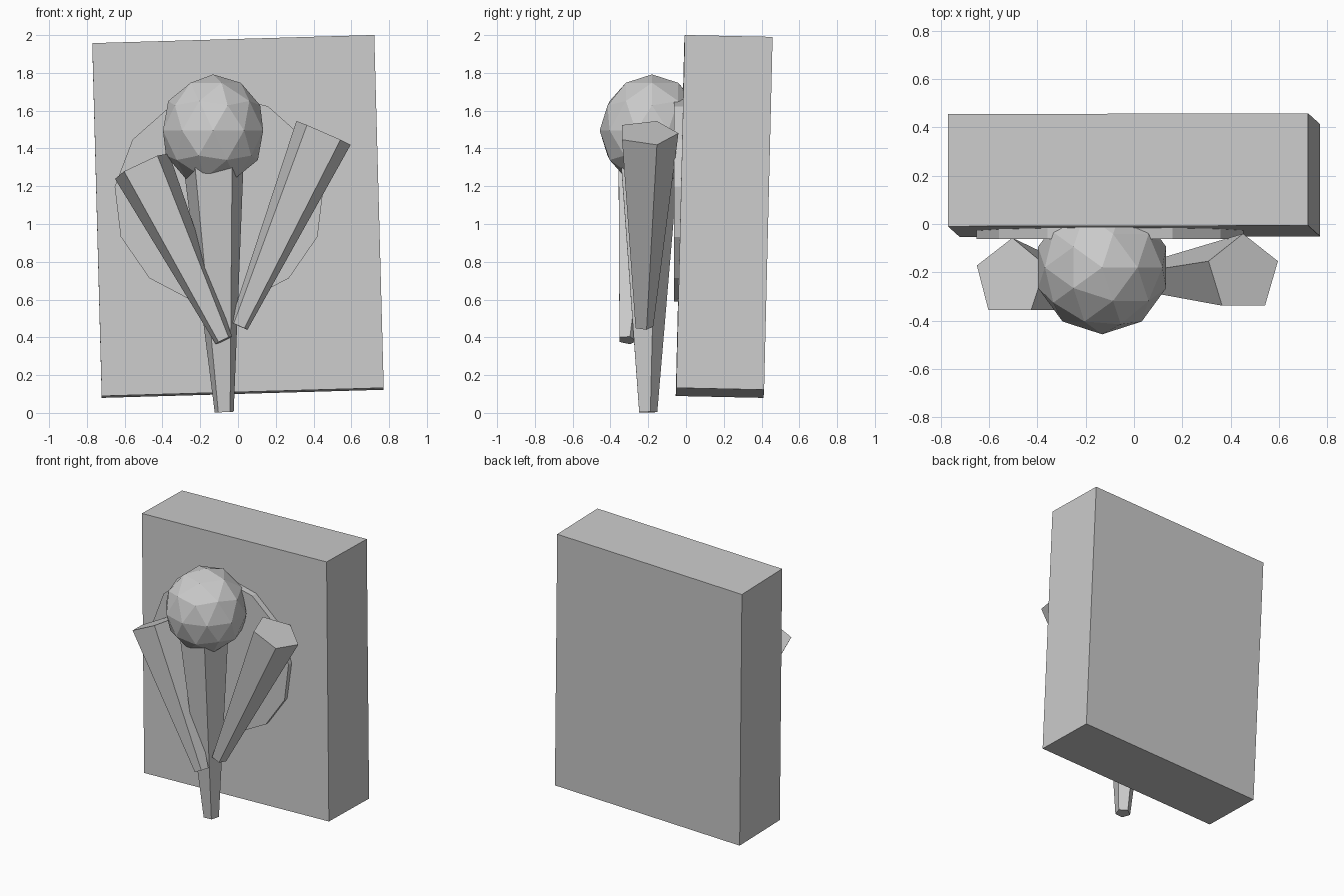
import bpy, bmesh, math
from mathutils import Vector, Matrix

if "Cube" in bpy.data.objects:
    bpy.data.objects.remove(bpy.data.objects["Cube"])

stone = bpy.data.materials.new("light_grey")
stone.diffuse_color = (0.6, 0.6, 0.6, 1)
stone.use_nodes = True
stone.node_tree.nodes["Principled BSDF"].inputs["Base Color"].default_value = stone.diffuse_color


def add_object(name, bm):
    bmesh.ops.recalc_face_normals(bm, faces=bm.faces)
    mesh = bpy.data.meshes.new(name)
    bm.to_mesh(mesh)
    bm.free()
    mesh.materials.append(stone)
    obj = bpy.data.objects.new(name, mesh)
    bpy.context.collection.objects.link(obj)
    return obj


def tapered_prism(name, start, end, r_start, r_end, sides, toward):
    """Prism between two points, with one corner pointing toward a direction."""
    start, end = Vector(start), Vector(end)
    axis = (end - start).normalized()
    v = Vector(toward)
    v = (v - axis * v.dot(axis)).normalized()
    u = v.cross(axis)
    bm = bmesh.new()
    rings = []
    for centre, r in ((start, r_start), (end, r_end)):
        ring = []
        for i in range(sides):
            a = 2 * math.pi * i / sides
            ring.append(bm.verts.new(centre + r * (math.cos(a) * v + math.sin(a) * u)))
        rings.append(ring)
    low, high = rings
    bm.faces.new(low)
    bm.faces.new(high)
    for i in range(sides):
        j = (i + 1) % sides
        bm.faces.new((low[i], low[j], high[j], high[i]))
    return add_object(name, bm)


# Backing block, slightly tilted
bm = bmesh.new()
bmesh.ops.create_cube(bm, size=1)
tilt = Matrix((
    (1.493, 0.0, -0.05, 0.0),
    (0.003, 0.465, 0.045, 0.202),
    (0.043, -0.01, 1.868, 1.04),
    (0, 0, 0, 1)))
bmesh.ops.transform(bm, matrix=tilt, verts=bm.verts)
add_object("backing_block", bm)

# Thin thirteen-sided disc on the front of the block
tapered_prism("disc", (-0.10, 0.02, 1.13), (-0.10, -0.063, 1.13),
              0.557, 0.557, 13, (0, 0, 1))

# Three five-sided tapered shafts fanning upward
shafts = {
    "left_shaft": ((-0.075, -0.312, 0.385), (-0.51, -0.223, 1.31), 0.05, 0.166),
    "middle_shaft": ((-0.073, -0.205, 0.004), (-0.13, -0.208, 1.32), 0.053, 0.168),
    "right_shaft": ((0.005, -0.225, 0.46), (0.453, -0.205, 1.483), 0.052, 0.165),
}
for name, (start, end, r0, r1) in shafts.items():
    tapered_prism(name, start, end, r0, r1, 5, (0, 1, 0))

# Faceted ball on top of the middle shaft
bm = bmesh.new()
bmesh.ops.create_icosphere(bm, subdivisions=2, radius=1)
bmesh.ops.transform(bm, verts=bm.verts,
                    matrix=Matrix.Translation((-0.132, -0.18, 1.495)) @
                    Matrix.Diagonal((0.279, 0.277, 0.297, 1)))
add_object("faceted_ball", bm)
